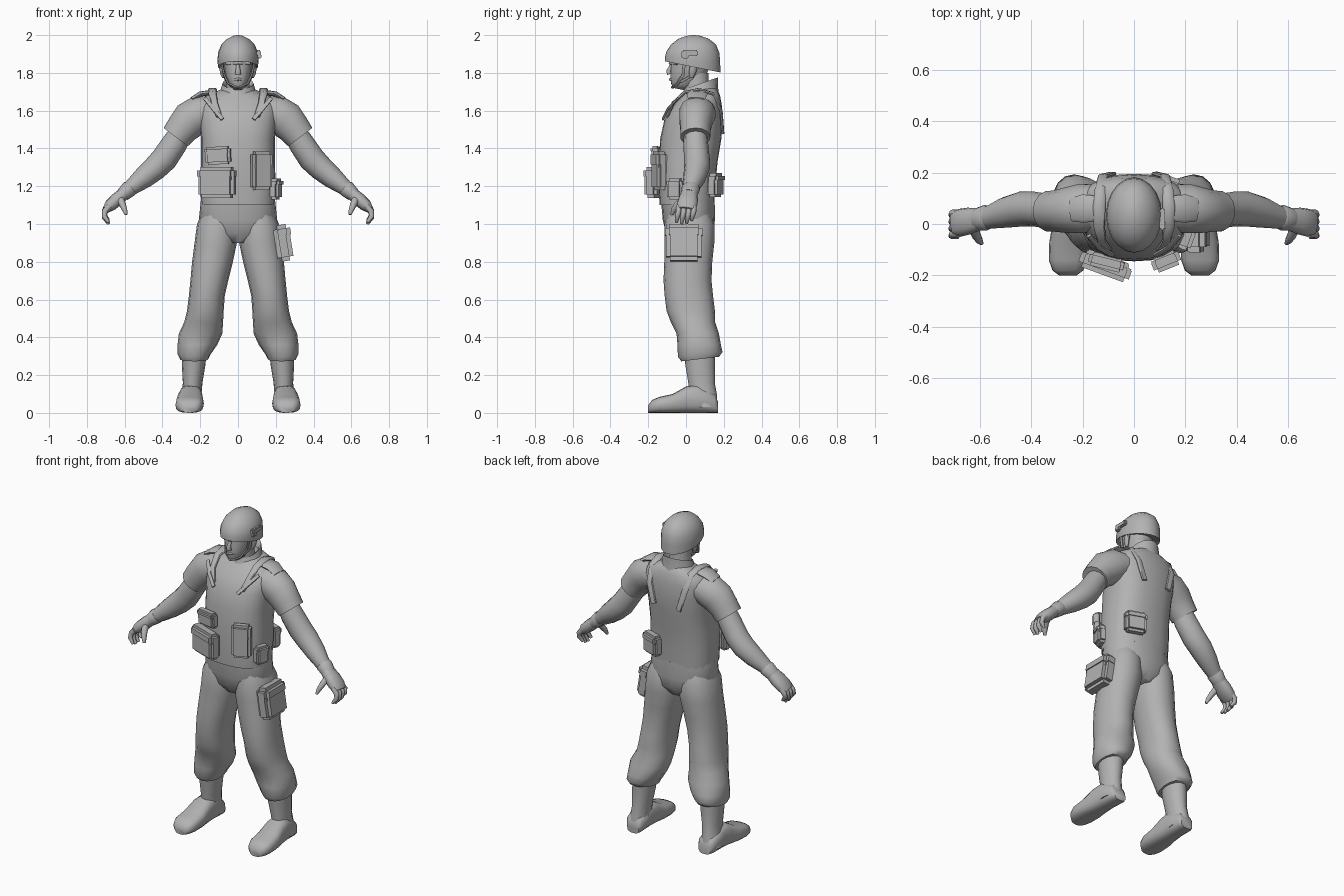
import bpy, bmesh, math
from mathutils import Vector, Matrix

grey = bpy.data.materials.new("plain grey")
grey.diffuse_color = (0.45, 0.45, 0.45, 1)
X, Y, Z = Vector((1, 0, 0)), Vector((0, 1, 0)), Vector((0, 0, 1))


def finish(name, bm, mirror=False, angle=50):
    bmesh.ops.recalc_face_normals(bm, faces=bm.faces)
    me = bpy.data.meshes.new(name)
    bm.to_mesh(me)
    bm.free()
    me.materials.append(grey)
    ob = bpy.data.objects.new(name, me)
    bpy.context.collection.objects.link(ob)
    if mirror:
        ob.modifiers.new("mirror", "MIRROR").use_mirror_merge = False
    bpy.ops.object.select_all(action="DESELECT")
    ob.select_set(True)
    bpy.context.view_layer.objects.active = ob
    bpy.ops.object.shade_smooth_by_angle(angle=math.radians(angle))
    return ob


def skin(bm, rings, n=16, power=2.0):
    """rings: (centre, u axis, v axis, ru, rv); skins superellipse rings and caps them."""
    loops = []
    for c, u, v, ru, rv in rings:
        loop = []
        for i in range(n):
            t = 2 * math.pi * i / n
            a, b = math.cos(t), math.sin(t)
            a = math.copysign(abs(a) ** (2 / power), a)
            b = math.copysign(abs(b) ** (2 / power), b)
            loop.append(bm.verts.new(c + u * a * ru + v * b * rv))
        loops.append(loop)
    for p, q in zip(loops, loops[1:]):
        for i in range(n):
            j = (i + 1) % n
            bm.faces.new((p[i], p[j], q[j], q[i]))
    bm.faces.new(loops[0][::-1])
    bm.faces.new(loops[-1])


def column(name, rows, mirror=False, n=16, power=2.0):
    """rows: (z, x, y, rx, ry, slope of the ring towards the back)."""
    bm = bmesh.new()
    skin(bm, [(Vector((x, y, z)), X, Y + Z * s, rx, ry) for z, x, y, rx, ry, s in rows], n, power)
    return finish(name, bm, mirror)


def limb(bm, rows, n=12, power=2.0, side=Y):
    """rows: (x, y, z, r across, r along side); rings square to the path."""
    pts = [Vector(r[:3]) for r in rows]
    rings = []
    for i, r in enumerate(rows):
        d = (pts[min(i + 1, len(pts) - 1)] - pts[max(i - 1, 0)]).normalized()
        u = side.cross(d).normalized()
        rings.append((pts[i], u, d.cross(u), r[3], r[4]))
    skin(bm, rings, n, power)


def limb_part(name, rows, mirror=True, **kw):
    bm = bmesh.new()
    limb(bm, rows, **kw)
    return finish(name, bm, mirror)


def pouch(name, centre, size, turn=0, tilt=0, flap=True):
    """Soft rounded box with an overhanging flap on its outer (-y) face."""
    bm = bmesh.new()
    parts = [(Vector((0, 0, 0)), Vector(size))]
    if flap:
        parts.append((Vector((0, -0.006, size[2] * 0.31)),
                      Vector((size[0] * 1.04, size[1], size[2] * 0.42))))
    for off, s in parts:
        bmesh.ops.create_cube(bm, size=1, matrix=Matrix.Translation(off) @ Matrix.Diagonal((*s, 1)))
    bmesh.ops.bevel(bm, geom=bm.edges[:], offset=min(size) * 0.25, segments=2, affect="EDGES")
    bm.transform(Matrix.Translation(centre) @ Matrix.Rotation(math.radians(tilt), 4, "Y")
                 @ Matrix.Rotation(math.radians(turn), 4, "Z"))
    return finish(name, bm)


# Torso vest
column("vest", [
    (1.10, 0, 0.005, 0.195, 0.145, 0), (1.20, 0, 0.005, 0.20, 0.15, 0),
    (1.33, 0, 0.012, 0.195, 0.155, 0), (1.45, 0, 0.025, 0.195, 0.162, 0),
    (1.55, 0, 0.04, 0.205, 0.155, 0), (1.62, 0, 0.055, 0.21, 0.135, 0.05),
    (1.67, 0, 0.07, 0.185, 0.11, 0.1), (1.70, 0, 0.075, 0.11, 0.09, 0.15),
    (1.72, 0, 0.075, 0.07, 0.07, 0.15)], n=24, power=2.5)

# Trousers: seat and two baggy legs
column("trouser_seat", [
    (0.90, 0, 0.02, 0.08, 0.09, 0), (0.95, 0, 0.02, 0.17, 0.125, 0),
    (1.02, 0, 0.015, 0.208, 0.138, 0), (1.12, 0, 0.01, 0.197, 0.142, 0)], n=20, power=2.3)
column("trouser_leg", [
    (0.285, 0.232, 0.075, 0.075, 0.10, 0.12), (0.31, 0.232, 0.075, 0.087, 0.118, 0.1),
    (0.36, 0.215, 0.07, 0.105, 0.115, 0), (0.42, 0.198, 0.062, 0.115, 0.112, 0),
    (0.48, 0.182, 0.037, 0.103, 0.117, 0), (0.54, 0.173, 0.025, 0.097, 0.128, 0),
    (0.62, 0.165, 0.015, 0.095, 0.128, 0), (0.70, 0.152, 0.008, 0.10, 0.127, 0),
    (0.80, 0.135, 0.012, 0.108, 0.127, 0), (0.90, 0.118, 0.018, 0.112, 0.132, 0),
    (1.00, 0.112, 0.018, 0.105, 0.132, 0), (1.06, 0.11, 0.015, 0.08, 0.11, 0)],
    mirror=True, power=2.2)

# Boots: shaft and foot
column("boot_shaft", [
    (0.03, 0.25, 0.10, 0.06, 0.07, 0), (0.10, 0.245, 0.09, 0.052, 0.075, 0),
    (0.16, 0.24, 0.082, 0.052, 0.072, 0), (0.25, 0.235, 0.075, 0.062, 0.08, 0),
    (0.34, 0.23, 0.07, 0.066, 0.085, 0)], mirror=True, n=14)
bm = bmesh.new()
skin(bm, [(Vector((x, y, h / 2)), X, Z, w, h / 2) for y, x, w, h in (
    (0.17, 0.245, 0.04, 0.06), (0.15, 0.247, 0.055, 0.10), (0.06, 0.25, 0.06, 0.15),
    (0.0, 0.252, 0.065, 0.14), (-0.07, 0.255, 0.074, 0.10), (-0.14, 0.257, 0.074, 0.085),
    (-0.18, 0.257, 0.06, 0.068), (-0.20, 0.257, 0.034, 0.04))], 16, 2.8)
finish("boot_foot", bm, True)

# Sleeves, forearms, gloved hands
limb_part("sleeve", [
    (0.13, 0.065, 1.60, 0.075, 0.09), (0.20, 0.06, 1.585, 0.098, 0.098),
    (0.255, 0.053, 1.55, 0.10, 0.09), (0.295, 0.05, 1.505, 0.088, 0.082),
    (0.33, 0.05, 1.46, 0.08, 0.08), (0.325, 0.05, 1.466, 0.066, 0.066)], n=14)
limb_part("forearm", [
    (0.29, 0.05, 1.50, 0.06, 0.06), (0.34, 0.052, 1.42, 0.068, 0.066),
    (0.39, 0.058, 1.345, 0.07, 0.068), (0.44, 0.058, 1.295, 0.066, 0.068),
    (0.50, 0.045, 1.245, 0.058, 0.06), (0.55, 0.03, 1.205, 0.046, 0.048),
    (0.595, 0.02, 1.17, 0.035, 0.04)])
limb_part("glove_cuff", [
    (0.565, 0.025, 1.195, 0.038, 0.044), (0.575, 0.025, 1.187, 0.045, 0.05),
    (0.61, 0.018, 1.155, 0.037, 0.044)])
limb_part("palm", [
    (0.60, 0.018, 1.165, 0.033, 0.042), (0.64, 0.012, 1.13, 0.036, 0.052),
    (0.675, 0.005, 1.10, 0.033, 0.054), (0.70, 0.0, 1.075, 0.02, 0.046)], power=2.4)
bm = bmesh.new()
for k in range(4):
    y, s = 0.042 - 0.027 * k, (0.8, 0.97, 1.0, 0.9)[k]
    limb(bm, [(0.68, y, 1.095, 0.015, 0.014), (0.705, y, 1.095 - 0.03 * s, 0.016, 0.014),
              (0.708, y - 0.006, 1.095 - 0.06 * s, 0.014, 0.013),
              (0.685, y - 0.012, 1.095 - 0.095 * s, 0.008, 0.008)], n=8)
limb(bm, [(0.625, -0.01, 1.135, 0.022, 0.022), (0.612, -0.045, 1.105, 0.018, 0.018),
          (0.60, -0.065, 1.075, 0.014, 0.015), (0.592, -0.075, 1.05, 0.008, 0.008)], n=8)
finish("fingers", bm, True)

# Neck, collar, head
column("neck", [(1.62, 0, 0.07, 0.075, 0.075, 0), (1.70, 0, 0.055, 0.062, 0.065, 0),
                (1.80, 0, 0.05, 0.06, 0.07, 0)], n=14)
column("collar", [(1.67, 0, 0.075, 0.105, 0.10, 0.15), (1.70, 0, 0.075, 0.095, 0.095, 0.2),
                  (1.745, 0, 0.08, 0.082, 0.09, 0.35), (1.735, 0, 0.08, 0.07, 0.078, 0.35),
                  (1.69, 0, 0.075, 0.066, 0.07, 0.2)])
column("head", [
    (1.715, 0, -0.04, 0.024, 0.03, -0.2), (1.735, 0, -0.02, 0.046, 0.06, -0.2),
    (1.775, 0, 0.005, 0.064, 0.088, -0.1), (1.82, 0, 0.02, 0.073, 0.102, 0),
    (1.85, 0, 0.025, 0.077, 0.105, 0), (1.90, 0, 0.03, 0.08, 0.11, 0)], power=2.2)
limb_part("nose", [(0, -0.075, 1.845, 0.008, 0.009), (0, -0.092, 1.81, 0.013, 0.013),
                   (0, -0.086, 1.793, 0.014, 0.016)], False, n=8, side=X)
limb_part("lips", [(-0.026, -0.068, 1.765, 0.005, 0.006), (0, -0.082, 1.766, 0.008, 0.009),
                   (0.026, -0.068, 1.765, 0.005, 0.006)], False, n=8)
limb_part("brow", [(-0.062, -0.045, 1.85, 0.008, 0.01), (0, -0.082, 1.852, 0.009, 0.01),
                   (0.062, -0.045, 1.85, 0.008, 0.01)], False, n=8)
limb_part("ear", [(0.076, 0.028, 1.775, 0.008, 0.01), (0.084, 0.034, 1.80, 0.012, 0.018),
                  (0.086, 0.04, 1.835, 0.012, 0.022)], n=8)

# Helmet with tilted rim, chin straps and side rail
column("helmet", [
    (1.845, 0, 0.035, 0.09, 0.125, -0.2), (1.832, 0, 0.035, 0.106, 0.147, -0.2),
    (1.87, 0, 0.035, 0.109, 0.146, -0.1), (1.91, 0, 0.037, 0.105, 0.14, -0.04),
    (1.95, 0, 0.04, 0.088, 0.119, 0), (1.98, 0, 0.04, 0.058, 0.082, 0),
    (1.996, 0, 0.04, 0.026, 0.038, 0), (2.0, 0, 0.04, 0.006, 0.008, 0)], n=20)
limb_part("chin_strap", [(0.086, -0.01, 1.85, 0.006, 0.009), (0.073, -0.015, 1.79, 0.006, 0.009),
                         (0.05, -0.045, 1.742, 0.006, 0.009), (0, -0.073, 1.722, 0.006, 0.01)], n=6)
limb_part("rear_strap", [(0.092, 0.07, 1.84, 0.005, 0.008), (0.075, 0.03, 1.785, 0.005, 0.008),
                         (0.06, -0.03, 1.752, 0.005, 0.008)], n=6)
pouch("helmet_rail", (0.11, 0.02, 1.905), (0.022, 0.085, 0.03), flap=False)
pouch("helmet_clip", (0.113, -0.005, 1.888), (0.022, 0.035, 0.026), flap=False)

# Shoulder straps, strap tails and shoulder tabs
limb_part("shoulder_strap", [
    (0.10, -0.10, 1.57, 0.008, 0.016), (0.125, -0.068, 1.64, 0.009, 0.018),
    (0.135, -0.01, 1.695, 0.009, 0.022), (0.135, 0.07, 1.712, 0.009, 0.024),
    (0.13, 0.14, 1.69, 0.009, 0.022), (0.12, 0.186, 1.60, 0.008, 0.02),
    (0.085, 0.195, 1.48, 0.008, 0.018)], n=8, power=3, side=X)
limb_part("strap_tail", [(0.175, -0.045, 1.665, 0.007, 0.012), (0.13, -0.095, 1.61, 0.007, 0.012),
                         (0.082, -0.122, 1.555, 0.007, 0.012)], n=6, side=X)
limb_part("shoulder_tab", [(0.15, 0.06, 1.695, 0.014, 0.05), (0.20, 0.06, 1.688, 0.014, 0.055),
                           (0.245, 0.055, 1.66, 0.012, 0.045)], n=8, power=3)

# Pouches
pouch("large_front_pouch", (-0.11, -0.158, 1.218), (0.20, 0.07, 0.16), turn=-20)
pouch("small_front_pouch", (-0.105, -0.145, 1.362), (0.135, 0.05, 0.092), turn=-14, tilt=-3)
pouch("magazine_pouch", (0.123, -0.14, 1.28), (0.11, 0.06, 0.20), turn=22)
pouch("hip_pouch", (0.198, -0.055, 1.185), (0.085, 0.055, 0.11), turn=70)
pouch("rear_pouch", (0.12, 0.155, 1.205), (0.125, 0.06, 0.125), turn=160)
pouch("thigh_pouch", (0.24, -0.012, 0.898), (0.19, 0.085, 0.19), turn=90, tilt=-9)
